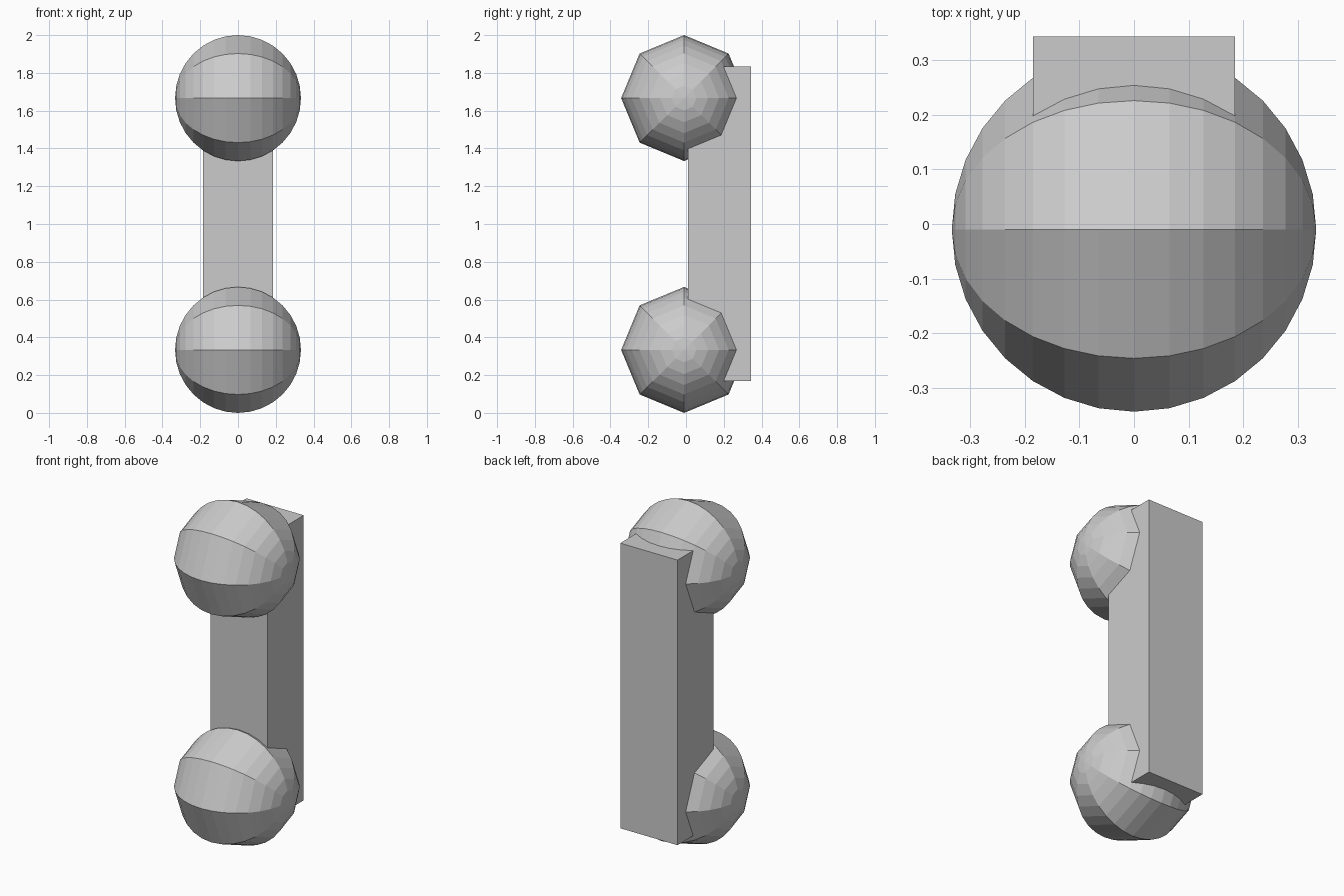
import bpy
import math

if "Cube" in bpy.data.objects:
    bpy.data.objects.remove(bpy.data.objects["Cube"])

R = 1 / 3        # ball radius
BALL_Y = -0.01   # balls sit slightly forward


def ball(name, z):
    # 8-sided ball with 16 rings, poles turned to left and right
    bpy.ops.mesh.primitive_uv_sphere_add(segments=8, ring_count=16, radius=R,
                                         location=(0, BALL_Y, z),
                                         rotation=(0, math.pi / 2, 0))
    bpy.context.object.name = name


def box(name, lo, hi):
    bpy.ops.mesh.primitive_cube_add(size=1, location=[(a + b) / 2 for a, b in zip(lo, hi)])
    ob = bpy.context.object
    ob.name = name
    ob.scale = [b - a for a, b in zip(lo, hi)]
    bpy.ops.object.transform_apply(location=False, rotation=False, scale=True)


# Two end balls
ball("lower_ball", R)
ball("upper_ball", 2 - R)

# Back bar joining the balls
box("handle_bar", (-0.185, 0.01, 0.168), (0.185, 0.343, 1.835))
